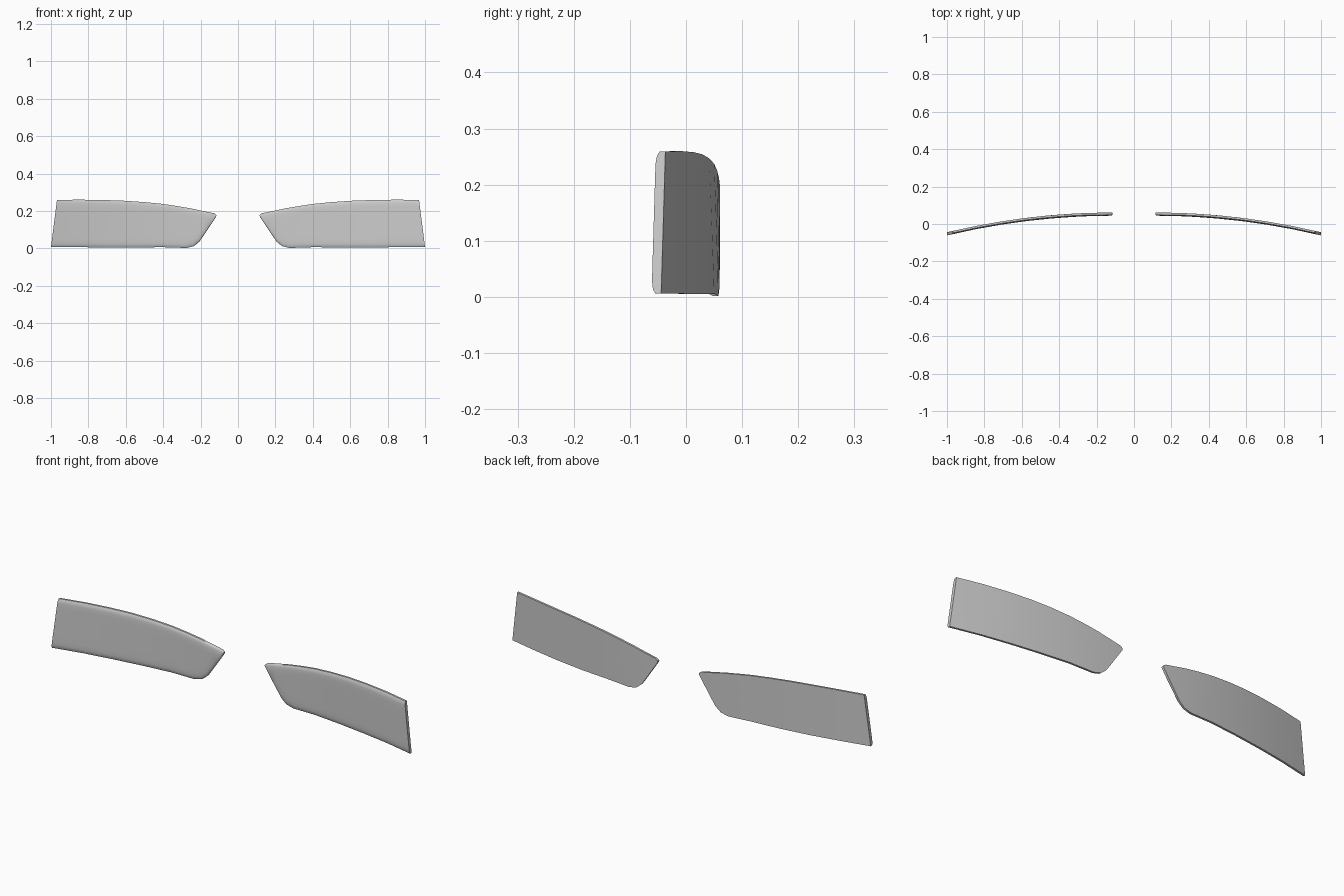
import bpy, bmesh, math

if "Cube" in bpy.data.objects:
    bpy.data.objects.remove(bpy.data.objects["Cube"])

# matching (x, z) points along the lower and upper edges, inner tip to outer end
LOW = [(.117, .168), (.148, .122), (.18, .074), (.207, .035), (.235, .012), (.275, .002),
       (.4, .006), (.55, .005), (.7, .005), (.85, .006), (1.0, .006)]
TOP = [(.115, .178), (.127, .187), (.19, .2), (.25, .213), (.32, .225), (.4, .237),
       (.5, .247), (.6, .254), (.71, .258), (.84, .26), (.968, .259)]
ROWS = [0, .03, .08, .16, .3, .5, .7, .84, .92, .97, 1]


def back_y(x):
    # bowed plan curve
    return .061 - .136 * max(x - .12, 0) ** 2


def thickness(x, dist):
    # rounded front border, full thickness in the middle
    t = min(dist / .03, 1)
    return .0105 + .0065 * math.sqrt(1 - (1 - t) ** 2)


def make_panel(name, side):
    bm = bmesh.new()
    front, back = [], []
    for (xl, zl), (xt, zt) in zip(LOW, TOP):
        height = zt - zl
        f_col, b_col = [], []
        for v in ROWS:
            x, z = xl + (xt - xl) * v, zl + height * v
            y = back_y(x)
            d = min(v, 1 - v) * height
            f_col.append(bm.verts.new((side * x, y - thickness(x, d), z)))
            b_col.append(bm.verts.new((side * x, y, z)))
        front.append(f_col)
        back.append(b_col)
    n, m = len(LOW), len(ROWS)
    # front and back skins
    for g in (front, back):
        for i in range(n - 1):
            for j in range(m - 1):
                bm.faces.new((g[i][j], g[i + 1][j], g[i + 1][j + 1], g[i][j + 1]))
    # rim around the outline
    ring = [(i, 0) for i in range(n)] + [(n - 1, j) for j in range(1, m)]
    ring += [(i, m - 1) for i in range(n - 2, -1, -1)] + [(0, j) for j in range(m - 2, 0, -1)]
    for (a, b), (c, d) in zip(ring, ring[1:] + ring[:1]):
        bm.faces.new((front[a][b], front[c][d], back[c][d], back[a][b]))
    bmesh.ops.recalc_face_normals(bm, faces=bm.faces)
    mesh = bpy.data.meshes.new(name)
    bm.to_mesh(mesh)
    bm.free()
    obj = bpy.data.objects.new(name, mesh)
    bpy.context.collection.objects.link(obj)
    bpy.ops.object.select_all(action='DESELECT')
    obj.select_set(True)
    bpy.context.view_layer.objects.active = obj
    bpy.ops.object.shade_smooth_by_angle(angle=math.radians(50))


# mirrored pair of curved panels
make_panel("right_panel", 1)
make_panel("left_panel", -1)
